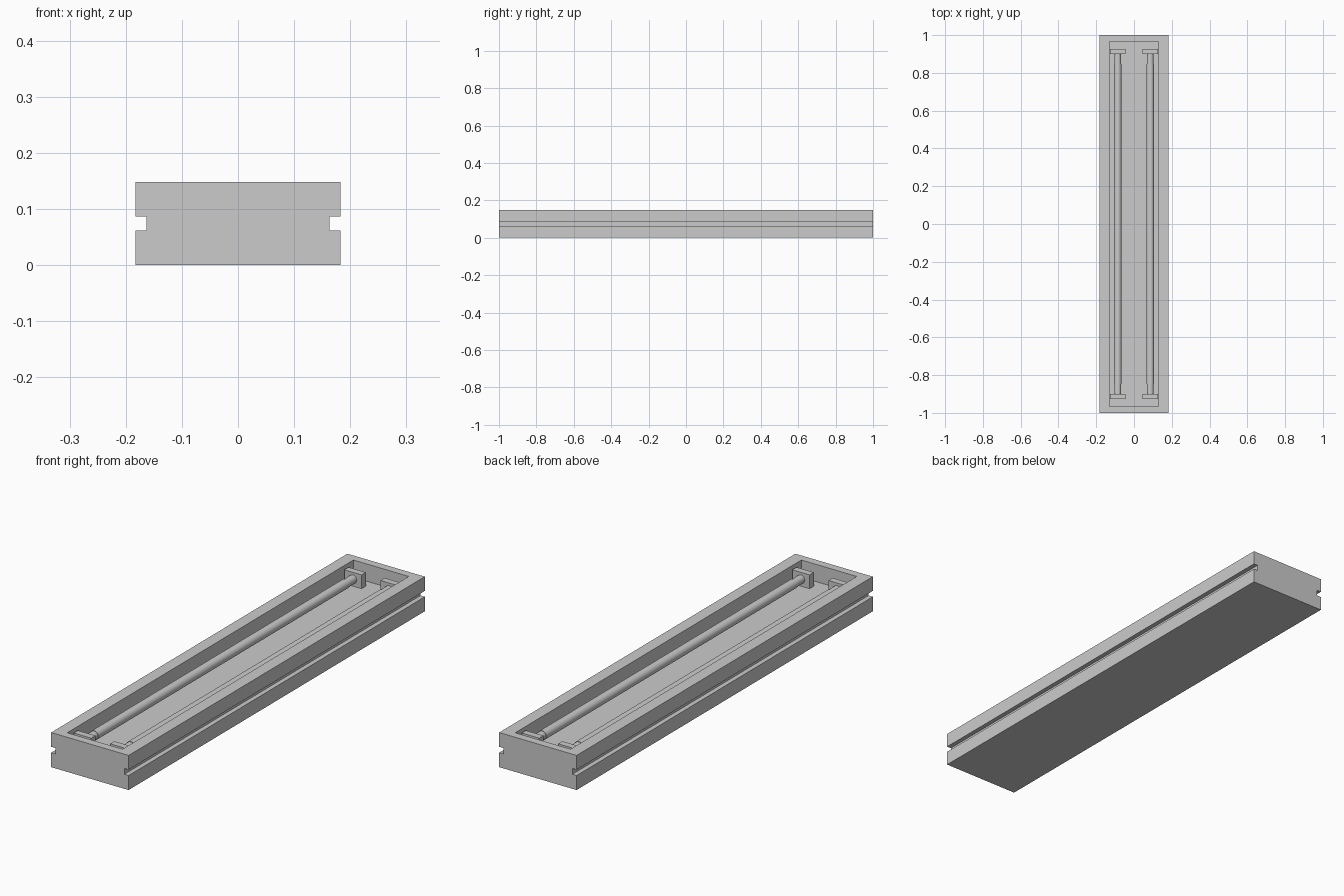
import bpy, bmesh
from math import pi

if "Cube" in bpy.data.objects:
    bpy.data.objects.remove(bpy.data.objects["Cube"])

HALF_X, HALF_Y, TOP = 0.183, 1.0, 0.148
POCKET_X, POCKET_Y, FLOOR = 0.131, 0.966, 0.074
TUBE_X, TUBE_Z = 0.086, 0.104


def finish(bm, name):
    bmesh.ops.recalc_face_normals(bm, faces=bm.faces)
    mesh = bpy.data.meshes.new(name)
    bm.to_mesh(mesh)
    bm.free()
    ob = bpy.data.objects.new(name, mesh)
    bpy.context.collection.objects.link(ob)
    return ob


def cylinder_y(name, x, y0, y1, radius):
    bpy.ops.mesh.primitive_cylinder_add(
        vertices=32, radius=radius, depth=abs(y1 - y0),
        location=(x, (y0 + y1) / 2, TUBE_Z), rotation=(pi / 2, 0, 0))
    bpy.context.object.name = name
    bpy.ops.object.shade_smooth_by_angle()


def box(name, centre, size):
    bpy.ops.mesh.primitive_cube_add(size=1, location=centre)
    ob = bpy.context.object
    ob.name = name
    ob.scale = size


# Housing: grooved profile extruded along y
half = [(HALF_X, 0), (HALF_X, 0.062), (0.163, 0.062),
        (0.163, 0.087), (HALF_X, 0.087), (HALF_X, TOP)]
profile = half + [(-x, z) for x, z in reversed(half)]
bm = bmesh.new()
end = bm.faces.new([bm.verts.new((x, -HALF_Y, z)) for x, z in profile])
ext = bmesh.ops.extrude_face_region(bm, geom=[end], use_keep_orig=True)
moved = [g for g in ext["geom"] if isinstance(g, bmesh.types.BMVert)]
bmesh.ops.translate(bm, verts=moved, vec=(0, 2 * HALF_Y, 0))
bmesh.ops.recalc_face_normals(bm, faces=bm.faces)

# Pocket sunk into the top face
top = max(bm.faces, key=lambda f: f.calc_center_median().z)
bmesh.ops.inset_region(bm, faces=[top], thickness=0.03)
for v in top.verts:
    v.co.x = POCKET_X if v.co.x > 0 else -POCKET_X
    v.co.y = POCKET_Y if v.co.y > 0 else -POCKET_Y
floor = bmesh.ops.extrude_discrete_faces(bm, faces=[top])["faces"][0]
bmesh.ops.translate(bm, verts=floor.verts, vec=(0, 0, FLOOR - TOP))
finish(bm, "housing")

# Lamp tubes with end caps and sockets
for sx, side in ((-1, "left"), (1, "right")):
    x = sx * TUBE_X
    cylinder_y(f"lamp_tube_{side}", x, -0.848, 0.848, 0.02)
    for sy, where in ((-1, "front"), (1, "back")):
        cylinder_y(f"end_cap_{side}_{where}", x, sy * 0.846, sy * 0.905, 0.018)
        box(f"socket_{side}_{where}", (x, sy * 0.913, 0.103), (0.082, 0.028, 0.06))
